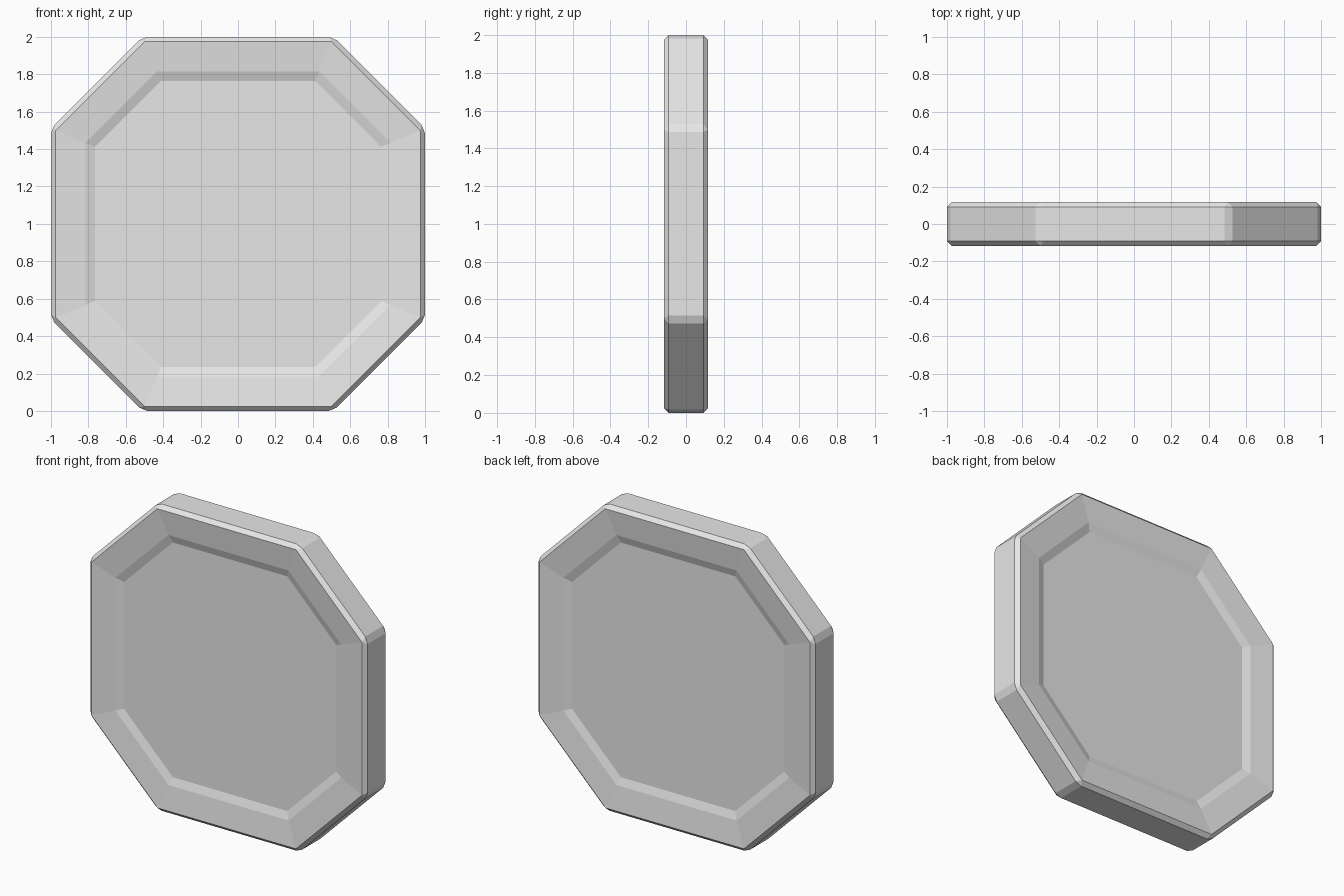
import bpy
import bmesh

cube = bpy.data.objects.get("Cube")
if cube:
    bpy.data.objects.remove(cube, do_unlink=True)

RADIUS, CORNER, HALF_DEPTH, BEVEL = 1.0, 0.51, 0.117, 0.025

# Single grey material
grey = bpy.data.materials.new("light grey")
grey.use_nodes = True
colour = (0.8, 0.8, 0.8, 1)
grey.diffuse_color = colour
grey.node_tree.nodes["Principled BSDF"].inputs["Base Color"].default_value = colour

# Octagonal outline, quarter turn by quarter turn
outline = []
x, z = CORNER, RADIUS
for _ in range(4):
    outline += [(x, z), (z, x)] if x * z > 0 else [(x, z), (-z, -x)]
    x, z = z, -x

bm = bmesh.new()
outline = []
a, b = CORNER, RADIUS
for sx, sz in ((1, 1), (-1, 1), (-1, -1), (1, -1)):
    pair = [(sx * b, sz * a), (sx * a, sz * b)]
    outline += pair if sx * sz > 0 else pair[::-1]
base = bm.faces.new([bm.verts.new((px, -HALF_DEPTH, pz + RADIUS)) for px, pz in outline])

# Thick slab with chamfered edges
slab = bmesh.ops.extrude_face_region(bm, geom=[base], use_keep_orig=True)
for v in slab["geom"]:
    if isinstance(v, bmesh.types.BMVert):
        v.co.y = HALF_DEPTH
bmesh.ops.recalc_face_normals(bm, faces=bm.faces)
bmesh.ops.bevel(bm, geom=bm.edges[:], offset=BEVEL, offset_type='OFFSET',
                segments=1, profile=0.5, affect='EDGES')

# Dished front and back: shallow rim, steeper step, flat centre
bm.normal_update()
panels = [f for f in bm.faces if abs(f.normal.y) > 0.99]
for width, depth in ((0.16, 0.018), (0.05, 0.017)):
    bmesh.ops.inset_individual(bm, faces=panels, thickness=width,
                               depth=-depth, use_even_offset=True)

mesh = bpy.data.meshes.new("octagonal_plate")
bm.to_mesh(mesh)
bm.free()
mesh.materials.append(grey)
plate = bpy.data.objects.new("octagonal_plate", mesh)
bpy.context.collection.objects.link(plate)
